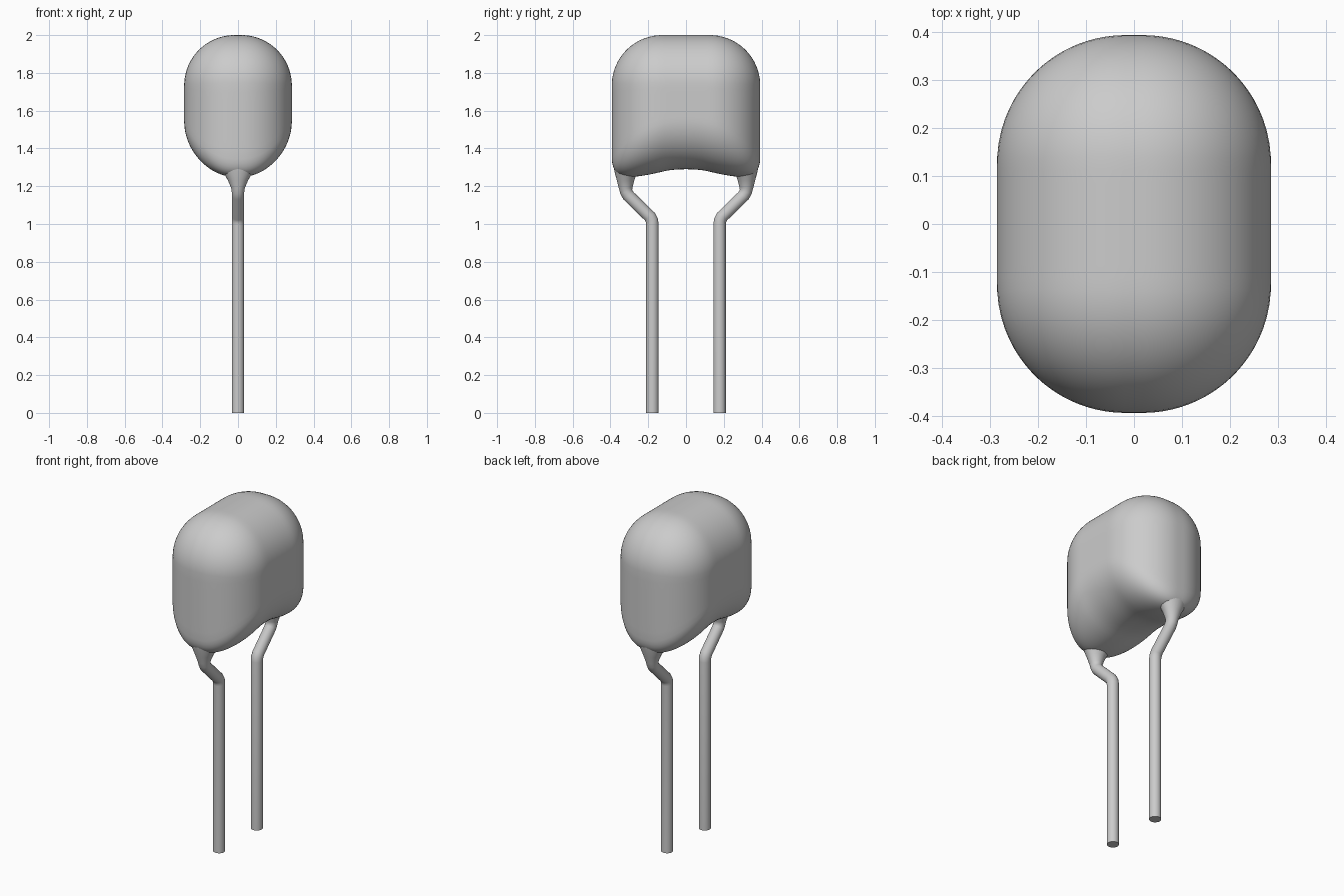
import bpy, bmesh, math
from mathutils import Vector

cube = bpy.data.objects.get("Cube")
if cube:
    bpy.data.objects.remove(cube, do_unlink=True)

grey = bpy.data.materials.new("plain_grey")
grey.use_nodes = True
colour = (0.6, 0.6, 0.6, 1)
grey.diffuse_color = colour
grey.node_tree.nodes["Principled BSDF"].inputs["Base Color"].default_value = colour


def finish(bm, name):
    """Turn a bmesh into a smooth-shaded object."""
    bmesh.ops.recalc_face_normals(bm, faces=bm.faces)
    mesh = bpy.data.meshes.new(name)
    bm.to_mesh(mesh)
    bm.free()
    mesh.materials.append(grey)
    obj = bpy.data.objects.new(name, mesh)
    bpy.context.collection.objects.link(obj)
    bpy.ops.object.select_all(action='DESELECT')
    obj.select_set(True)
    bpy.context.view_layer.objects.active = obj
    bpy.ops.object.shade_smooth_by_angle(angle=math.radians(50))
    return obj


# Body: a fully rounded box whose underside sags toward both ends
HALF = Vector((0.285, 0.393, 0.355))
RADIUS = 0.267
MIDDLE = 1.645
bm = bmesh.new()
bmesh.ops.create_cube(bm, size=2)
bmesh.ops.subdivide_edges(bm, edges=bm.edges[:], cuts=27, use_grid_fill=True)
for v in bm.verts:
    p = Vector([c * h for c, h in zip(v.co, HALF)])
    core = Vector([max(RADIUS - h, min(h - RADIUS, c)) for c, h in zip(p, HALF)])
    p = core + (p - core).normalized() * RADIUS
    low = max(0, min(1, (0.1 - p.z) / 0.2))
    p.z += MIDDLE - low * 0.2 * (abs(p.y) / HALF.y) ** 2.4
    v.co = p
finish(bm, "body")


# Leads: round wire with a double bend, flaring into the body
WIRE = 0.033
STATIONS = [  # y, z, x radius, in-plane radius
    (0.178, 0.00, WIRE, WIRE), (0.178, 1.00, WIRE, WIRE),
    (0.181, 1.02, WIRE, WIRE), (0.192, 1.04, WIRE, WIRE),
    (0.305, 1.15, WIRE, WIRE), (0.316, 1.17, WIRE, WIRE),
    (0.319, 1.19, 0.036, 0.036), (0.320, 1.23, 0.053, 0.046),
    (0.318, 1.28, 0.080, 0.061), (0.308, 1.33, 0.110, 0.078),
    (0.290, 1.39, 0.130, 0.090),
]
SIDES = 24


def lead(name, side):
    bm = bmesh.new()
    path = [Vector((0, side * y, z)) for y, z, _, _ in STATIONS]
    rings = []
    for i, (centre, station) in enumerate(zip(path, STATIONS)):
        along = Vector((0, 0, 1))
        if 0 < i < 7:
            along = ((path[i + 1] - centre).normalized()
                     + (centre - path[i - 1]).normalized()).normalized()
        across = Vector((0, along.z, -along.y))
        ring = []
        for k in range(SIDES):
            a = math.tau * k / SIDES
            ring.append(bm.verts.new(centre + across * math.sin(a) * station[3]
                                     + Vector((math.cos(a) * station[2], 0, 0))))
        rings.append(ring)
    for low, high in zip(rings, rings[1:]):
        for k in range(SIDES):
            n = (k + 1) % SIDES
            bm.faces.new((low[k], low[n], high[n], high[k]))
    bm.faces.new(rings[0])
    bm.faces.new(rings[-1])
    finish(bm, name)


lead("front_lead", -1)
lead("back_lead", 1)
